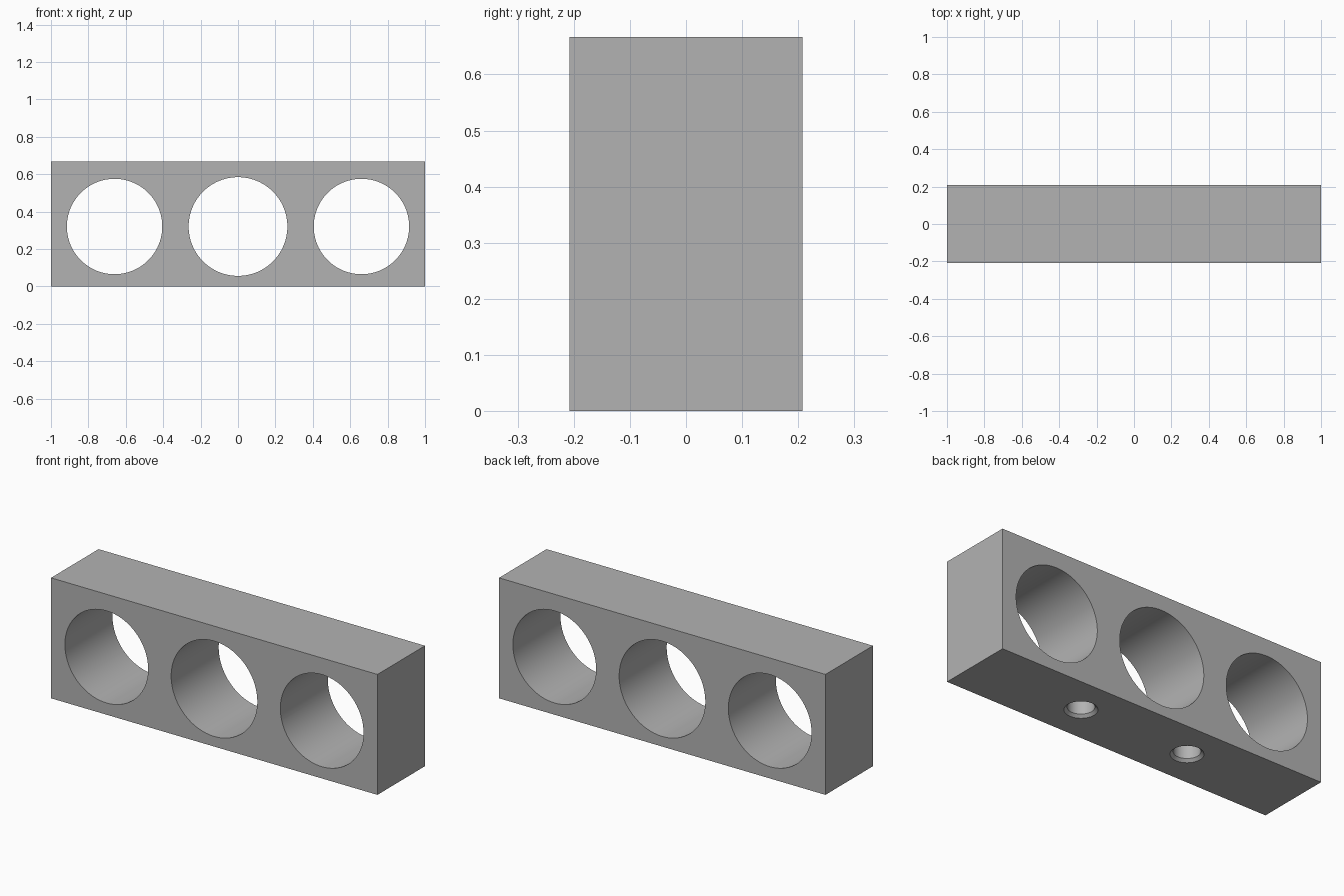
import bpy
import math

if "Cube" in bpy.data.objects:
    bpy.data.objects.remove(bpy.data.objects["Cube"], do_unlink=True)

LENGTH, DEPTH, HEIGHT = 2.0, 0.416, 0.667
BORE_Z = 0.32

# Plain grey metal
grey = bpy.data.materials.new("grey_metal")
grey.use_nodes = True
colour = (0.45, 0.45, 0.45, 1)
grey.diffuse_color = colour
grey.node_tree.nodes["Principled BSDF"].inputs["Base Color"].default_value = colour

# Rectangular block
bpy.ops.mesh.primitive_cube_add(size=1, location=(0, 0, HEIGHT / 2))
block = bpy.context.object
block.name = "bored_block"
block.scale = (LENGTH, DEPTH, HEIGHT)
bpy.ops.object.transform_apply(location=True, rotation=False, scale=True)
block.data.materials.append(grey)


def cut(cutter):
    """Subtract a cutter from the block, then discard it."""
    cutter.hide_render = True
    cutter.data.materials.append(grey)
    mod = block.modifiers.new("cut", "BOOLEAN")
    mod.operation = "DIFFERENCE"
    mod.solver = "EXACT"
    mod.object = cutter
    bpy.context.view_layer.objects.active = block
    bpy.ops.object.modifier_apply(modifier=mod.name)
    bpy.data.objects.remove(cutter, do_unlink=True)


# Three large bores through the front and back
for x, radius in ((-0.66, 0.255), (0, 0.264), (0.66, 0.255)):
    bpy.ops.mesh.primitive_cylinder_add(vertices=96, radius=radius, depth=1,
                                        location=(x, 0, BORE_Z),
                                        rotation=(math.pi / 2, 0, 0))
    cut(bpy.context.object)

# Two chamfered blind mounting holes in the underside
HOLE_R, RIM_R, CHAMFER, HOLE_DEPTH = 0.067, 0.082, 0.015, 0.31
for x in (-0.333, 0.333):
    bpy.ops.mesh.primitive_cylinder_add(vertices=48, radius=HOLE_R,
                                        depth=2 * HOLE_DEPTH, location=(x, 0, 0))
    cut(bpy.context.object)
    # The cone runs on below the face at the same slope
    bpy.ops.mesh.primitive_cone_add(vertices=48, radius1=2 * RIM_R - HOLE_R,
                                    radius2=HOLE_R, depth=2 * CHAMFER,
                                    location=(x, 0, 0))
    cut(bpy.context.object)

# Smooth bores, sharp edges
bpy.ops.object.select_all(action="DESELECT")
block.select_set(True)
bpy.context.view_layer.objects.active = block
bpy.ops.object.shade_smooth_by_angle(angle=math.radians(30))
